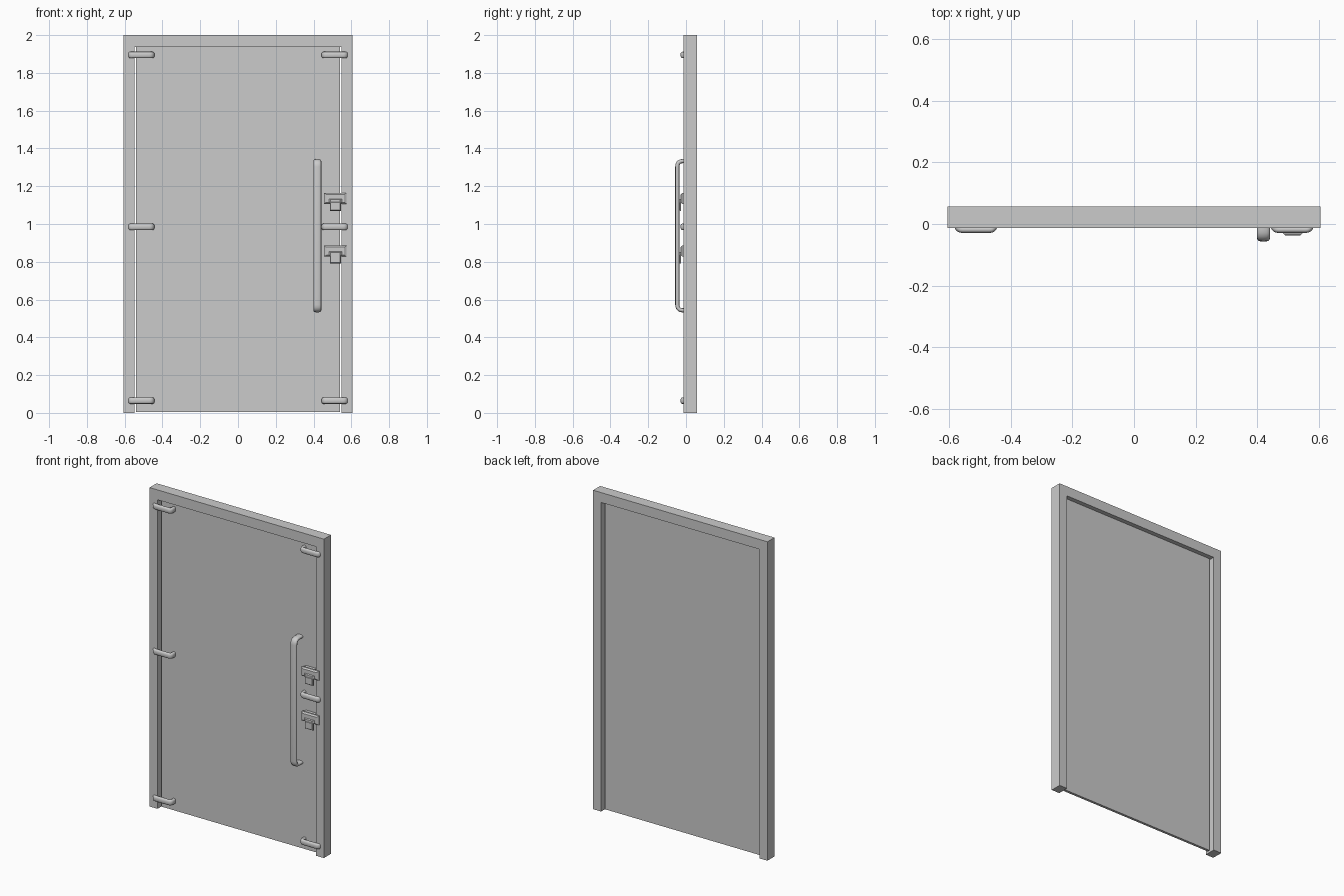
import bpy, bmesh, math
from mathutils import Vector

if "Cube" in bpy.data.objects:
    bpy.data.objects.remove(bpy.data.objects["Cube"])

FRONT, BACK = -0.013, 0.057      # frame faces
GLASS0, GLASS1 = 0.014, 0.030    # door leaf faces


def finish(name, bm, smooth=False):
    bmesh.ops.recalc_face_normals(bm, faces=bm.faces)
    me = bpy.data.meshes.new(name)
    bm.to_mesh(me)
    bm.free()
    ob = bpy.data.objects.new(name, me)
    bpy.context.collection.objects.link(ob)
    if smooth:
        bpy.ops.object.select_all(action='DESELECT')
        ob.select_set(True)
        bpy.context.view_layer.objects.active = ob
        bpy.ops.object.shade_smooth_by_angle(angle=math.radians(40))
    return ob


def loft(bm, rings):
    """Skin a list of closed rings and cap both ends."""
    vs = [[bm.verts.new(p) for p in r] for r in rings]
    n = len(vs[0])
    for a, b in zip(vs, vs[1:]):
        for i in range(n):
            j = (i + 1) % n
            bm.faces.new((a[i], a[j], b[j], b[i]))
    bm.faces.new(vs[0])
    bm.faces.new(vs[-1])


def rect(x0, x1, z0, z1, y):
    return [(x0, y, z0), (x1, y, z0), (x1, y, z1), (x0, y, z1)]


def extrude_profile(name, pts, y0, y1):
    bm = bmesh.new()
    loft(bm, [[(x, y, z) for x, z in pts] for y in (y0, y1)])
    return finish(name, bm)


def rounded_path(pts, r, steps=5):
    """Replace inner corners of a polyline with curved bends."""
    pts = [Vector(p) for p in pts]
    out = [pts[0]]
    for a, b, c in zip(pts, pts[1:], pts[2:]):
        p = b + (a - b).normalized() * r
        q = b + (c - b).normalized() * r
        for i in range(steps + 1):
            t = i / steps
            out.append(p * (1 - t) ** 2 + b * 2 * t * (1 - t) + q * t * t)
    return out + [pts[-1]]


def bent_bar(name, a0, a1, end0, end1, y_mid, half_w, half_t, r, place):
    """Bar along one axis whose ends bend back to depths end0 and end1."""
    path = rounded_path([(a0, end0), (a0, y_mid), (a1, y_mid), (a1, end1)], r)
    rings = []
    for i, p in enumerate(path):
        d = (path[min(i + 1, len(path) - 1)] - path[max(i - 1, 0)]).normalized()
        nrm = Vector((-d.y, d.x))
        ring = []
        for k in range(16):
            ang = math.tau * k / 16
            c, s = math.cos(ang), math.sin(ang)
            q = p + nrm * half_t * math.copysign(abs(c) ** 0.8, c)
            ring.append(place(q.x, q.y, half_w * math.copysign(abs(s) ** 0.8, s)))
        rings.append(ring)
    bm = bmesh.new()
    loft(bm, rings)
    return finish(name, bm, True)


# Door frame: two jambs and a head in one outline
extrude_profile("door_frame", [(-0.605, 0), (-0.549, 0), (-0.549, 1.938), (0.549, 1.938),
                               (0.549, 0), (0.605, 0), (0.605, 2), (-0.605, 2)], FRONT, BACK)

# Thin recessed door leaf
extrude_profile("door_leaf", [(-0.541, 0.006), (0.541, 0.006), (0.541, 1.937), (-0.541, 1.937)],
                GLASS0, GLASS1)

# Hinges on the left, clasps on the right
for side, label in ((-1, "hinge"), (1, "clasp")):
    for z, level in ((0.065, "lower"), (0.985, "middle"), (1.895, "upper")):
        bent_bar(f"{level}_{label}", 0.572, 0.453, 0.0, GLASS0 + 0.002, -0.018,
                 0.017, 0.011, 0.016,
                 lambda a, y, w, z=z, side=side: (side * a, y, z + w))

# Long pull handle
bent_bar("pull_handle", 0.543, 1.333, GLASS0 + 0.002, GLASS0 + 0.002, -0.046,
         0.021, 0.011, 0.03, lambda a, y, w: (0.42 + w, y, a))

# Two latches: mounting plate, tapered body and hanging thumb tab
for z, level in ((1.07, "upper"), (0.79, "lower")):
    bm = bmesh.new()
    loft(bm, [rect(0.462, 0.535, z + 0.042, z + 0.09, GLASS0 + 0.002),
              rect(0.462, 0.535, z + 0.042, z + 0.09, -0.015)])
    loft(bm, [rect(0.455, 0.575, z + 0.037, z + 0.095, -0.010),
              rect(0.455, 0.575, z + 0.037, z + 0.095, -0.020),
              rect(0.468, 0.562, z + 0.045, z + 0.087, -0.028)])
    loft(bm, [rect(0.476, 0.554, z + 0.045, z + 0.065, -0.024),
              rect(0.490, 0.540, z + 0.045, z + 0.060, -0.036)])
    loft(bm, [rect(0.486, 0.544, z, z + 0.050, -0.026),
              rect(0.486, 0.544, z, z + 0.050, -0.032),
              rect(0.491, 0.539, z + 0.005, z + 0.045, -0.038)])
    finish(f"{level}_latch", bm)
